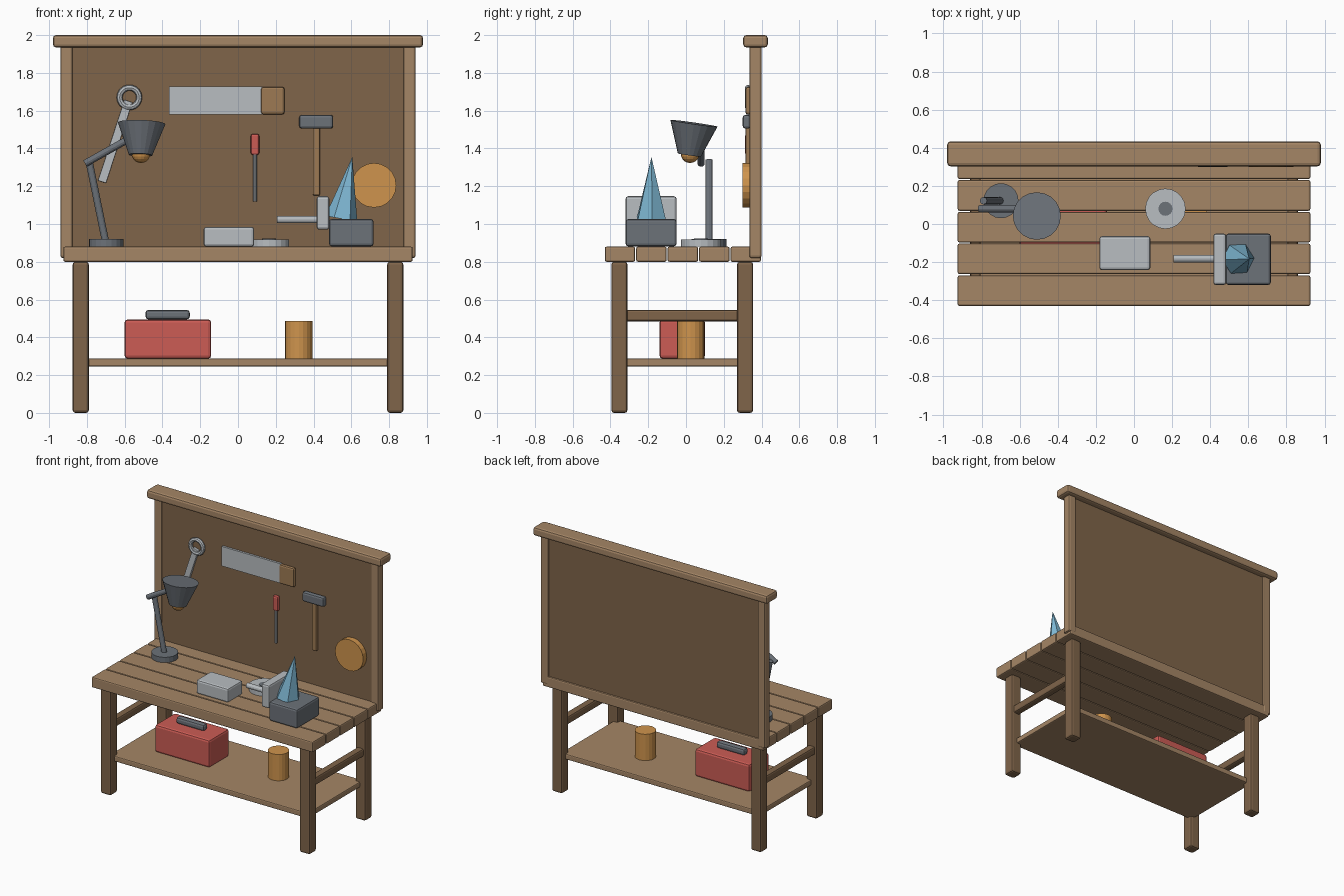
import bpy, bmesh, math
from mathutils import Vector

if "Cube" in bpy.data.objects:
    bpy.data.objects.remove(bpy.data.objects["Cube"])


def material(name, rgb):
    m = bpy.data.materials.new(name)
    lin = [((c / 255 + 0.055) / 1.055) ** 2.4 for c in rgb]
    m.diffuse_color = (*lin, 1)
    m.use_nodes = True
    m.node_tree.nodes["Principled BSDF"].inputs["Base Color"].default_value = m.diffuse_color
    return m


LIGHT_WOOD = material("light wood", (165, 134, 102))
DARK_WOOD = material("dark wood", (128, 101, 74))
HANDLE_WOOD = material("handle wood", (157, 122, 84))
LIGHT_STEEL = material("light steel", (184, 189, 193))
DARK_STEEL = material("dark steel", (108, 114, 121))
RED = material("red paint", (204, 92, 85))
ORANGE = material("orange", (207, 148, 77))
BLUE = material("blue", (126, 183, 211))


def finish(name, bm, mat, bevel=0):
    bmesh.ops.recalc_face_normals(bm, faces=bm.faces[:])
    me = bpy.data.meshes.new(name)
    bm.to_mesh(me)
    bm.free()
    ob = bpy.data.objects.new(name, me)
    bpy.context.collection.objects.link(ob)
    me.materials.append(mat)
    if bevel:
        mod = ob.modifiers.new("soft edges", "BEVEL")
        mod.width, mod.segments = bevel, 2
    return ob


def box(name, x, y, z, mat, bevel=0.012):
    """Box given as three (min, max) ranges."""
    bm = bmesh.new()
    bmesh.ops.create_cube(bm, size=1)
    for v in bm.verts:
        v.co = [(a + b) / 2 + c * (b - a) for c, (a, b) in zip(v.co, (x, y, z))]
    return finish(name, bm, mat, bevel)


def cone(name, start, end, r1, r2, mat, sides=20, turn=0.0, smooth=False):
    """Cylinder or cone running from start to end."""
    start, end = Vector(start), Vector(end)
    axis = end - start
    bm = bmesh.new()
    bmesh.ops.create_cone(bm, cap_ends=True, segments=sides,
                          radius1=r1, radius2=r2, depth=axis.length)
    ob = finish(name, bm, mat)
    tilt = Vector((0, 0, 1)).rotation_difference(axis.normalized()).to_matrix().to_4x4()
    spin = tilt.copy()
    spin.identity()
    spin[0][0] = spin[1][1] = math.cos(turn)
    spin[0][1], spin[1][0] = -math.sin(turn), math.sin(turn)
    ob.data.transform(tilt @ spin)
    ob.location = (start + end) / 2
    if smooth:
        bpy.context.view_layer.objects.active = ob
        ob.select_set(True)
        bpy.ops.object.shade_smooth_by_angle(angle=math.radians(35))
        ob.select_set(False)
    return ob


# Bench top planks
for i in range(5):
    y0 = -0.43 + i * 0.1665
    box(f"top_plank_{i + 1}", (-0.925, 0.925), (y0, y0 + 0.161), (0.80, 0.88), LIGHT_WOOD, 0.009)

# Legs and side rails
for side, s in (("left", -1), ("right", 1)):
    x = sorted((s * 0.79, s * 0.875))
    box(f"front_leg_{side}", x, (-0.395, -0.31), (0, 0.80), DARK_WOOD, 0.014)
    box(f"back_leg_{side}", x, (0.27, 0.355), (0, 0.80), DARK_WOOD, 0.014)
    box(f"side_rail_{side}", sorted((s * 0.805, s * 0.86)), (-0.35, 0.31), (0.485, 0.545), DARK_WOOD)
    # Backboard posts
    box(f"back_post_{side}", sorted((s * 0.875, s * 0.94)), (0.335, 0.40), (0.82, 1.95), LIGHT_WOOD)

# Shelf, backboard and its cap
box("shelf", (-0.83, 0.83), (-0.35, 0.31), (0.245, 0.287), LIGHT_WOOD, 0.008)
box("back_panel", (-0.885, 0.885), (0.342, 0.385), (0.85, 1.95), DARK_WOOD, 0.006)
box("top_rail", (-0.98, 0.98), (0.303, 0.433), (1.935, 2.0), LIGHT_WOOD, 0.016)

# Toolbox and can on the shelf
box("toolbox", (-0.60, -0.142), (-0.14, 0.10), (0.287, 0.495), RED, 0.016)
box("toolbox_handle", (-0.49, -0.255), (-0.045, 0.005), (0.495, 0.545), DARK_STEEL, 0.016)
cone("can", (0.322, 0.025, 0.286), (0.322, 0.025, 0.486), 0.073, 0.073, ORANGE)

# Desk lamp
cone("lamp_base", (-0.698, 0.122, 0.88), (-0.698, 0.122, 0.92), 0.092, 0.092, DARK_STEEL)
cone("lamp_lower_arm", (-0.70, 0.122, 0.90), (-0.79, 0.122, 1.34), 0.019, 0.019, DARK_STEEL, 12)
cone("lamp_upper_arm", (-0.81, 0.08, 1.32), (-0.57, 0.08, 1.455), 0.019, 0.019, DARK_STEEL, 12)
cone("lamp_shade", (-0.516, 0.018, 1.365), (-0.51, 0.042, 1.533), 0.062, 0.126, DARK_STEEL)
bm = bmesh.new()
bmesh.ops.create_uvsphere(bm, u_segments=16, v_segments=10, radius=0.05)
bulb = finish("lamp_bulb", bm, ORANGE)
bulb.location = (-0.514, 0.022, 1.373)

# Hanging wrench: tilted bar and ring
bar = box("wrench_bar", (-0.0225, 0.0225), (-0.01, 0.01), (-0.225, 0.225), LIGHT_STEEL, 0.003)
bar.location = (-0.65, 0.33, 1.437)
bar.rotation_euler.y = math.atan2(0.14, 0.428)
bpy.ops.mesh.primitive_torus_add(location=(-0.575, 0.328, 1.67), rotation=(math.pi / 2, 0, 0),
                                 major_radius=0.052, minor_radius=0.016,
                                 major_segments=18, minor_segments=8)
ring = bpy.context.object
ring.name = "wrench_ring"
ring.data.materials.append(LIGHT_STEEL)
ring.select_set(False)

# Hanging saw
box("saw_blade", (-0.365, 0.13), (0.326, 0.342), (1.58, 1.728), LIGHT_STEEL, 0)
box("saw_handle", (0.122, 0.246), (0.315, 0.345), (1.58, 1.726), HANDLE_WOOD)

# Hanging screwdriver
box("screwdriver_handle", (0.067, 0.113), (0.312, 0.345), (1.365, 1.477), RED, 0.012)
cone("screwdriver_shaft", (0.09, 0.328, 1.12), (0.09, 0.328, 1.38), 0.011, 0.011, LIGHT_STEEL, 10)

# Hanging hammer
box("hammer_head", (0.324, 0.504), (0.30, 0.342), (1.505, 1.578), DARK_STEEL, 0.014)
box("hammer_handle", (0.396, 0.434), (0.314, 0.342), (1.15, 1.52), HANDLE_WOOD, 0.008)

# Round orange disc on the panel
cone("wall_disc", (0.72, 0.30, 1.205), (0.72, 0.343, 1.205), 0.118, 0.118, ORANGE)

# Vice with a blue spike on its body
box("vice_body", (0.482, 0.718), (-0.32, -0.05), (0.882, 1.026), DARK_STEEL, 0.014)
box("vice_jaw", (0.416, 0.484), (-0.32, -0.05), (0.97, 1.147), LIGHT_STEEL, 0.014)
cone("vice_screw", (0.206, -0.182, 1.024), (0.43, -0.182, 1.024), 0.019, 0.019, LIGHT_STEEL, 12)
cone("blue_spike", (0.547, -0.183, 1.028), (0.605, -0.183, 1.355), 0.086, 0, BLUE, 6, math.radians(33))

# Light box and tape roll on the bench
box("small_case", (-0.182, 0.086), (-0.242, -0.064), (0.88, 0.985), LIGHT_STEEL, 0.014)
cone("tape_roll", (0.165, 0.08, 0.88), (0.165, 0.08, 0.918), 0.106, 0.106, LIGHT_STEEL)
cone("tape_core", (0.165, 0.08, 0.915), (0.165, 0.08, 0.922), 0.037, 0.037, DARK_STEEL, 16)
